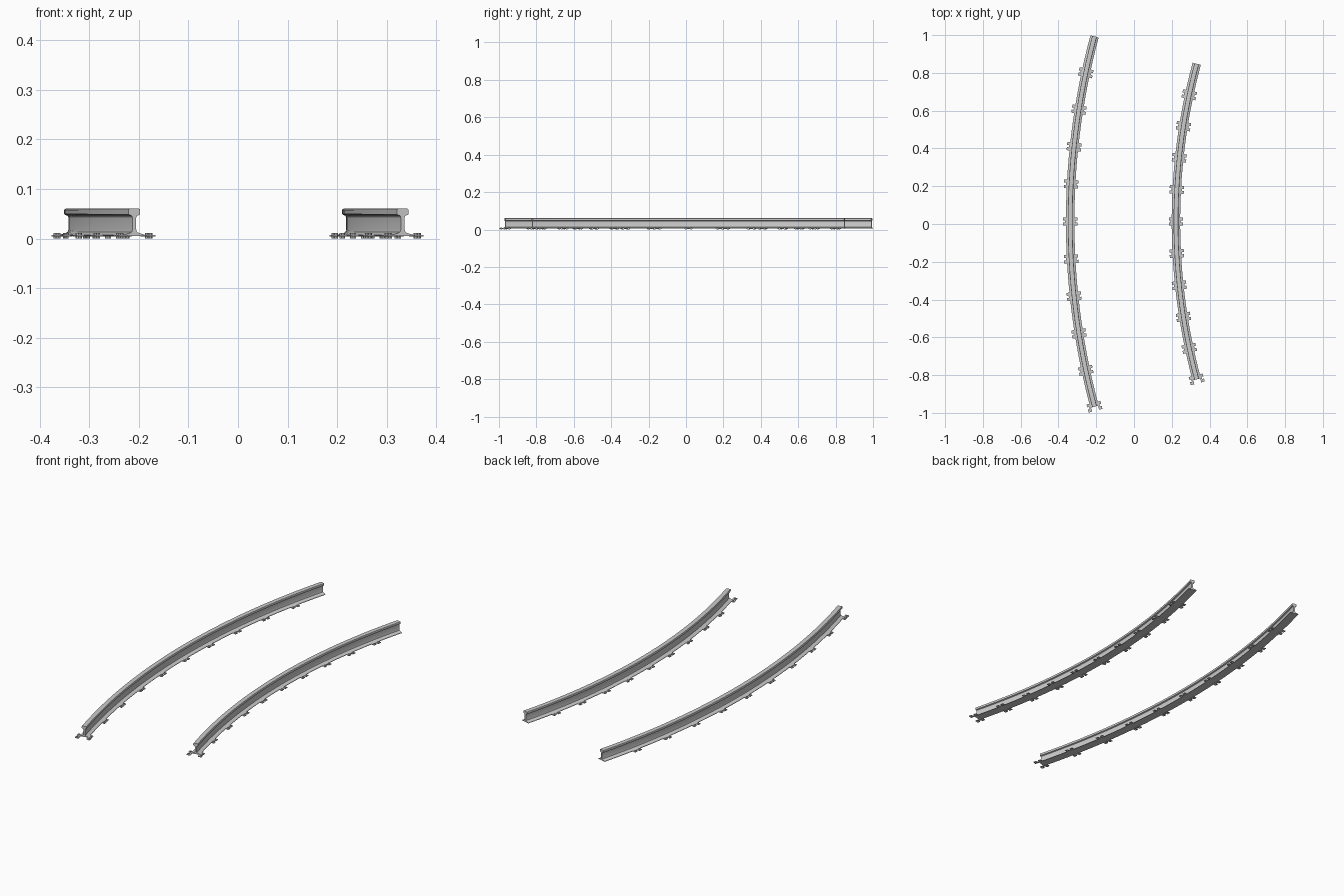
import bpy, bmesh, math
from mathutils import Matrix, Vector

if "Cube" in bpy.data.objects:
    bpy.data.objects.remove(bpy.data.objects["Cube"])

CX, CY = 3.449, 0.013          # centre of the curve
HALF = math.radians(15)        # half of the swept angle
SEGS = 30
STEP = math.radians(3)         # spacing of the rail clips

# Right half of the rail section, bottom to top: (offset, z)
half = [(0.0225, 0.005), (0.0225, 0.0075), (0.009, 0.0115), (0.0055, 0.0135),
        (0.004, 0.018), (0.004, 0.043), (0.0055, 0.046), (0.0115, 0.0485),
        (0.0123, 0.050), (0.0123, 0.0575), (0.0112, 0.0598), (0.008, 0.0607)]
section = half + [(-x, z) for x, z in reversed(half)]


def finish(bm, name, smooth=True):
    bmesh.ops.recalc_face_normals(bm, faces=bm.faces)
    me = bpy.data.meshes.new(name)
    bm.to_mesh(me)
    bm.free()
    ob = bpy.data.objects.new(name, me)
    bpy.context.collection.objects.link(ob)
    if smooth:
        bpy.ops.object.select_all(action='DESELECT')
        ob.select_set(True)
        bpy.context.view_layer.objects.active = ob
        bpy.ops.object.shade_smooth_by_angle(angle=math.radians(25))
    return ob


def arc_point(radius, a, z):
    return Vector((CX - radius * math.cos(a), CY + radius * math.sin(a), z))


def make_rail(name, radius):
    # Sweep the section round the arc and cap both ends
    bm = bmesh.new()
    rings = []
    for i in range(SEGS + 1):
        a = -HALF + 2 * HALF * i / SEGS
        rings.append([bm.verts.new(arc_point(radius - x, a, z)) for x, z in section])
    n = len(section)
    for r0, r1 in zip(rings, rings[1:]):
        for j in range(n):
            k = (j + 1) % n
            bm.faces.new((r0[j], r0[k], r1[k], r1[j]))
    bm.faces.new(rings[0])
    bm.faces.new(rings[-1])
    finish(bm, name)


def add_box(bm, m, x0, x1, y0, y1, z0, z1):
    c = Matrix.Translation(((x0 + x1) / 2, (y0 + y1) / 2, (z0 + z1) / 2))
    s = Matrix.Diagonal((x1 - x0, y1 - y0, z1 - z0, 1))
    bmesh.ops.create_cube(bm, size=1, matrix=m @ c @ s)


def make_clips(name, radius):
    # Ten pairs of forked plates with spikes, one pair every three degrees
    bm = bmesh.new()
    for i in range(10):
        a = -HALF + i * STEP
        place = Matrix.Translation(arc_point(radius, a, 0)) @ Matrix.Rotation(-a, 4, 'Z')
        for side in (0, math.pi):
            m = place @ Matrix.Rotation(side, 4, 'Z')
            add_box(bm, m, 0.019, 0.028, -0.022, 0.022, 0.004, 0.0075)   # spine
            for y in (-0.022, 0.006):                                   # prongs
                add_box(bm, m, 0.028, 0.038, y, y + 0.016, 0.004, 0.0075)
            for y in (-0.014, 0.014):                                   # spikes
                bmesh.ops.create_cone(
                    bm, cap_ends=True, segments=8, radius1=0.004, radius2=0.004,
                    depth=0.011, matrix=m @ Matrix.Translation((0.030, y, 0.0055)))
    finish(bm, name, smooth=False)


for label, radius in (("outer", 3.787), ("inner", 3.227)):
    make_rail(label + "_rail", radius)
    make_clips(label + "_rail_clips", radius)
